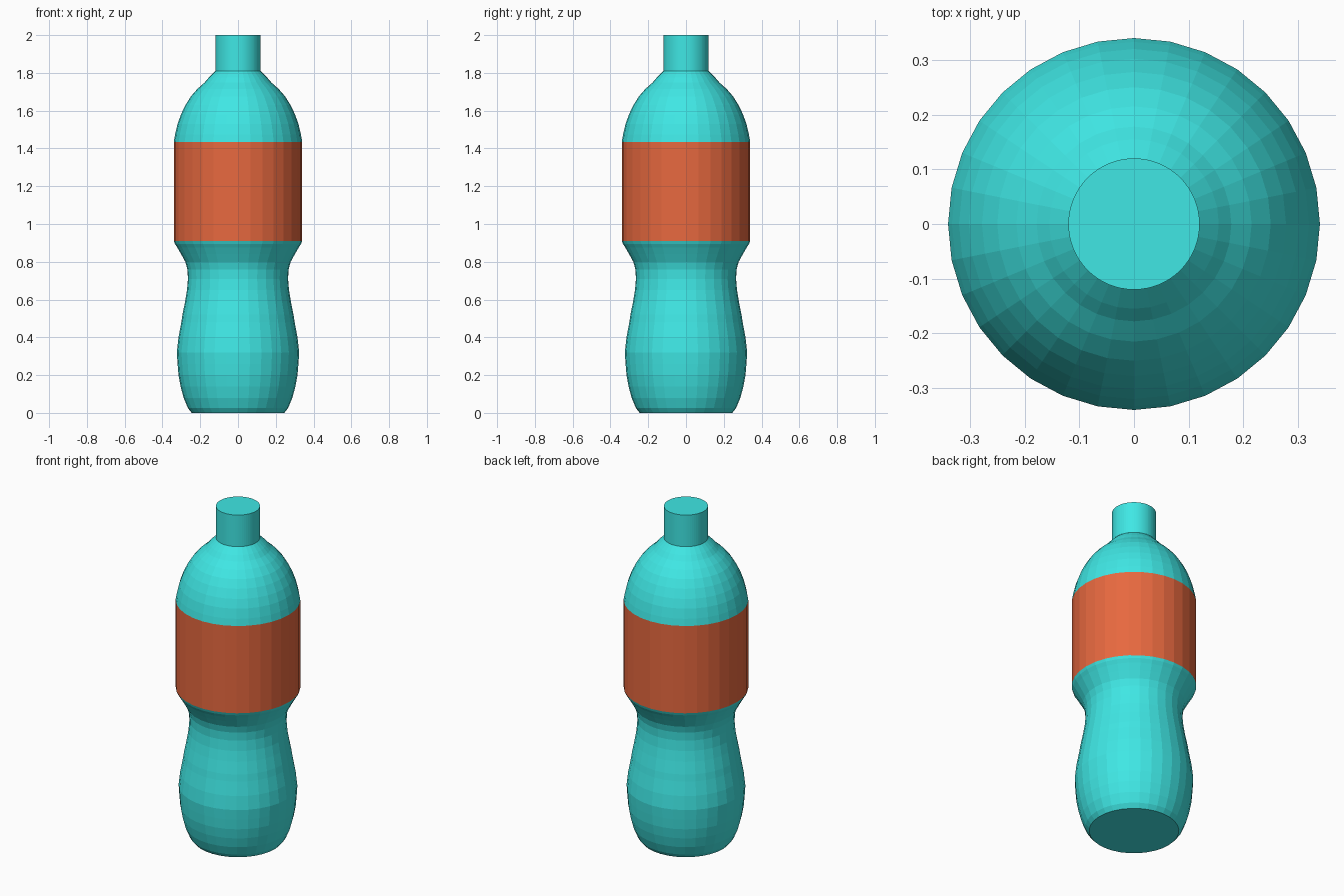
import bpy, bmesh, math

if "Cube" in bpy.data.objects:
    bpy.data.objects.remove(bpy.data.objects["Cube"])

SIDES = 32


def material(name, rgb):
    m = bpy.data.materials.new(name)
    m.diffuse_color = (*rgb, 1)
    m.use_nodes = True
    m.node_tree.nodes["Principled BSDF"].inputs["Base Color"].default_value = m.diffuse_color
    return m


def lathe(name, profile, mat, sides=SIDES, cap_bottom=False, cap_top=False):
    """Revolve (radius, height) pairs around z into flat-faced rings."""
    bm = bmesh.new()
    rings = []
    for r, z in profile:
        rings.append([bm.verts.new((r * math.cos(2 * math.pi * i / sides),
                                    r * math.sin(2 * math.pi * i / sides), z))
                      for i in range(sides)])
    for lo, hi in zip(rings, rings[1:]):
        for i in range(sides):
            j = (i + 1) % sides
            bm.faces.new((lo[i], lo[j], hi[j], hi[i]))
    if cap_bottom:
        bm.faces.new(rings[0][::-1])
    if cap_top:
        bm.faces.new(rings[-1])
    mesh = bpy.data.meshes.new(name)
    bm.to_mesh(mesh)
    bm.free()
    mesh.materials.append(mat)
    obj = bpy.data.objects.new(name, mesh)
    bpy.context.collection.objects.link(obj)
    return obj


teal = material("teal_plastic", (0.05, 0.80, 0.78))
red = material("red_label", (0.80, 0.14, 0.05))

# Waisted lower body with flat base
lathe("lower_body", [(0.245, 0), (0.265, 0.025), (0.288, 0.08), (0.304, 0.14),
                     (0.315, 0.20), (0.320, 0.26), (0.324, 0.32), (0.315, 0.40),
                     (0.300, 0.48), (0.294, 0.52), (0.280, 0.59), (0.270, 0.65),
                     (0.265, 0.71), (0.268, 0.76), (0.279, 0.80), (0.301, 0.84),
                     (0.321, 0.875), (0.334, 0.895), (0.34, 0.91)],
      teal, cap_bottom=True)

# Label band
lathe("label", [(0.34, 0.91), (0.34, 1.435)], red)

# Domed shoulder
lathe("shoulder", [(0.34, 1.435), (0.333, 1.475), (0.320, 1.53), (0.302, 1.58),
                   (0.278, 1.63), (0.250, 1.675), (0.215, 1.715), (0.178, 1.748),
                   (0.155, 1.775), (0.12, 1.81)], teal)

# Straight neck with closed top
lathe("neck", [(0.12, 1.81), (0.12, 2.0)], teal, sides=64, cap_top=True)
